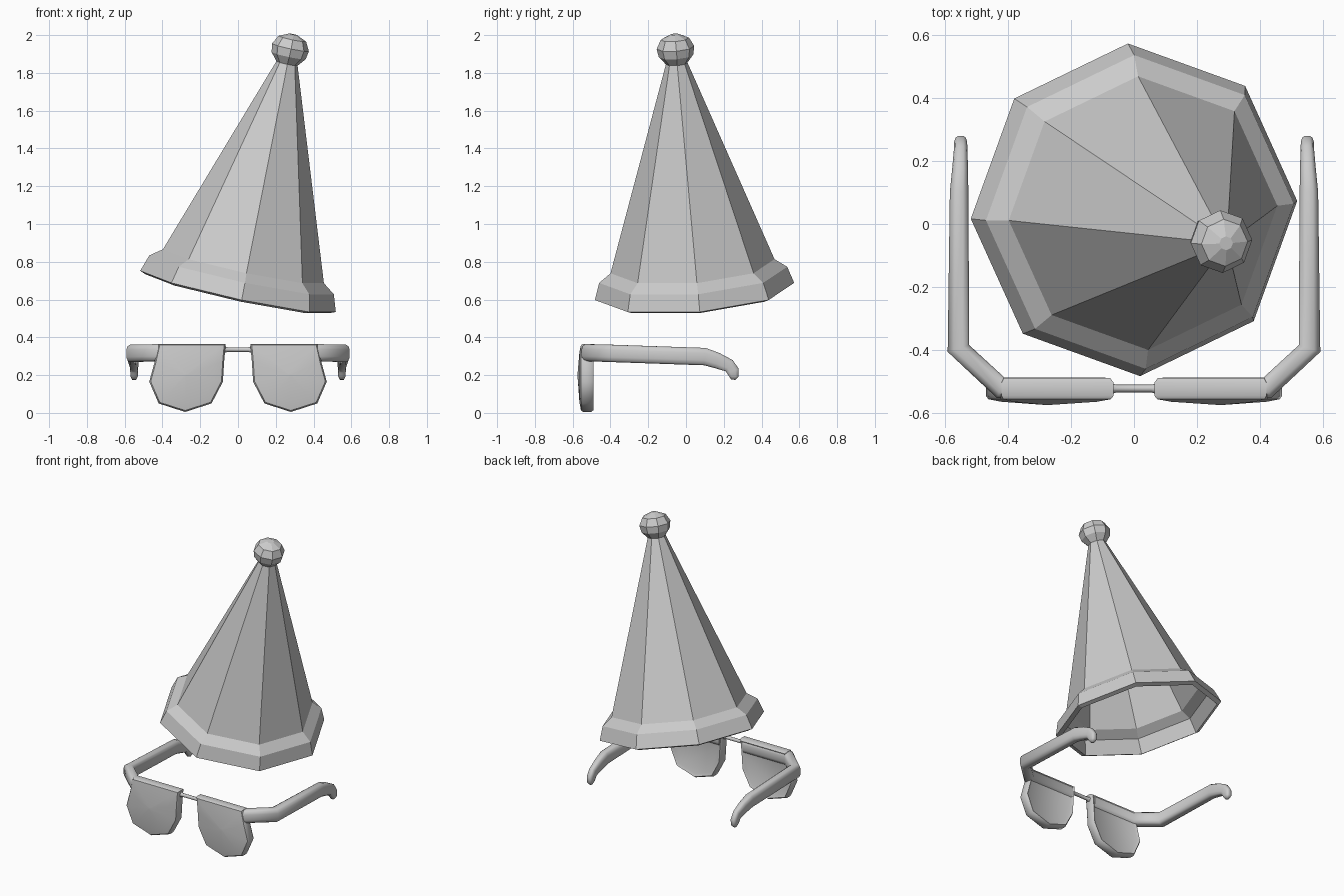
import bpy, bmesh, math
from mathutils import Vector

cube = bpy.data.objects.get("Cube")
if cube:
    bpy.data.objects.remove(cube)

grey = bpy.data.materials.new("plain grey")
grey.use_nodes = True
COLOUR = (0.6, 0.6, 0.6, 1)
grey.diffuse_color = COLOUR
grey.node_tree.nodes["Principled BSDF"].inputs["Base Color"].default_value = COLOUR


def loft(name, rings, caps=True, closed=False, smooth=None):
    """Skin a list of equal-length point rings into one object."""
    bm = bmesh.new()
    loops = [[bm.verts.new(p) for p in ring] for ring in rings]
    n = len(loops[0])
    pairs = list(zip(loops, loops[1:]))
    if closed:
        pairs.append((loops[-1], loops[0]))
    for a, b in pairs:
        for i in range(n):
            j = (i + 1) % n
            bm.faces.new((a[i], a[j], b[j], b[i]))
    if caps and not closed:
        bm.faces.new(loops[0])
        bm.faces.new(loops[-1])
    bmesh.ops.recalc_face_normals(bm, faces=bm.faces)
    mesh = bpy.data.meshes.new(name)
    bm.to_mesh(mesh)
    bm.free()
    mesh.materials.append(grey)
    obj = bpy.data.objects.new(name, mesh)
    bpy.context.collection.objects.link(obj)
    if smooth:
        bpy.ops.object.select_all(action='DESELECT')
        obj.select_set(True)
        bpy.context.view_layer.objects.active = obj
        bpy.ops.object.shade_smooth_by_angle(angle=math.radians(smooth))
    return obj


# Hat: eight-sided profiles turned around a leaning axis
BASE = Vector((0, 0.045, 0.643))
LEAN = Vector((0, 0, 1)).rotation_difference(Vector((0.275, -0.10, 1.28)))


def turned(name, profile, **kw):
    rings = []
    for r, h in profile:
        angles = [math.radians(2.6 + 45 * k) for k in range(8)]
        rings.append([BASE + LEAN @ Vector((r * math.cos(a), r * math.sin(a), h))
                      for a in angles])
    return loft(name, rings, **kw)


turned("hat_brim", [(0.53, 0), (0.50, 0.09), (0.436, 0.137), (0.418, 0.13),
                    (0.475, 0.085), (0.50, -0.012)], closed=True)
turned("hat_cone", [(0.436, 0.137), (0.055, 1.245), (0.04, 1.235), (0.418, 0.13)],
       closed=True)
turned("hat_bobble", [(0.055, 1.235), (0.092, 1.28), (0.100, 1.325),
                      (0.075, 1.372), (0.022, 1.396)])

# Lens outline in x and z, and its layers as (y, scale) from back to front
OUTLINE = [(0.065, 0.366), (0.073, 0.275), (0.08, 0.165), (0.14, 0.05), (0.28, 0.005),
           (0.42, 0.05), (0.47, 0.165), (0.44, 0.275), (0.42, 0.366)]
LAYERS = [(-0.498, 0.86), (-0.489, 0.95), (-0.503, 1), (-0.545, 1),
          (-0.556, 0.96), (-0.564, 0.75), (-0.574, 0.05)]
CX, CZ = 0.275, 0.2

# Temple arm stations: centre, half-width vector (x, y), half-height vector (y, z)
ARM = [((0.09, -0.52, 0.319), (0, -0.033), (0, 0.046)),
       ((0.4225, -0.52, 0.319), (0.0125, -0.033), (0, 0.046)),
       ((0.557, -0.395, 0.315), (0.035, -0.011), (0, 0.047)),
       ((0.555, 0.10, 0.298), (0.030, 0), (0.004, 0.047)),
       ((0.552, 0.165, 0.277), (0.026, 0), (0.012, 0.041)),
       ((0.550, 0.228, 0.250), (0.022, 0), (0.020, 0.030)),
       ((0.550, 0.247, 0.223), (0.021, 0), (0.033, 0.010)),
       ((0.550, 0.252, 0.194), (0.020, 0), (0.027, -0.003)),
       ((0.550, 0.250, 0.176), (0.010, 0), (0.012, -0.002))]


def rounded_section(centre, w, h, s):
    """Twelve-sided soft rectangle spanned by the two half vectors."""
    c, w, h = Vector(centre), Vector((w[0], w[1], 0)), Vector((0, h[0], h[1]))
    pts = []
    for k in range(12):
        a = math.radians(15 + 30 * k)
        u, v = math.cos(a), math.sin(a)
        u = math.copysign(abs(u) ** 0.65, u)
        v = math.copysign(abs(v) ** 0.65, v)
        p = c + w * u + h * v
        pts.append(Vector((p.x * s, p.y, p.z)))
    return pts


for side, s in (("left", 1), ("right", -1)):
    loft(side + "_lens",
         [[(s * (CX + (x - CX) * k), y, CZ + (z - CZ) * k) for x, z in OUTLINE]
          for y, k in LAYERS], smooth=40)
    loft(side + "_temple_arm",
         [rounded_section(c, w, h, s) for c, w, h in ARM], smooth=60)

# Thin bridge between the lenses, flaring slightly at both ends
bridge = []
for x, r in ((-0.085, 0.022), (-0.055, 0.012), (0.055, 0.012), (0.085, 0.022)):
    bridge.append([(x, -0.522 + r * math.cos(k * math.pi / 4),
                    0.335 + r * math.sin(k * math.pi / 4)) for k in range(8)])
loft("bridge", bridge, smooth=60)
